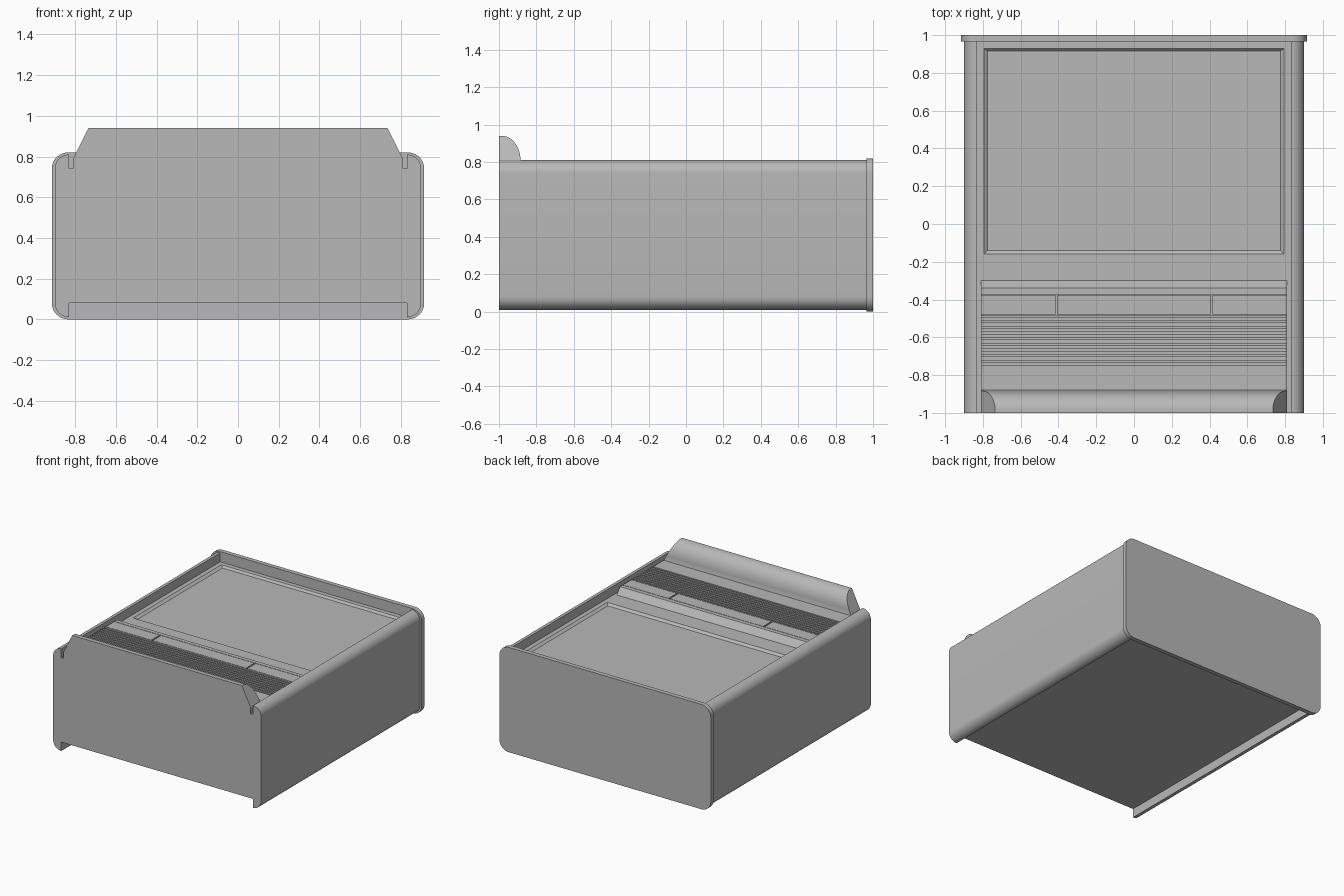
import bpy, bmesh, math

if "Cube" in bpy.data.objects:
    bpy.data.objects.remove(bpy.data.objects["Cube"], do_unlink=True)

GREY = (0.48, 0.48, 0.48, 1)
mat = bpy.data.materials.new("plain grey")
mat.use_nodes = True
mat.diffuse_color = GREY
mat.node_tree.nodes["Principled BSDF"].inputs["Base Color"].default_value = GREY


def loft(name, rings, smooth=True):
    """Solid between two matching point loops."""
    bm = bmesh.new()
    a, b = [[bm.verts.new(p) for p in ring] for ring in rings]
    n = len(a)
    bm.faces.new(a)
    bm.faces.new(b[::-1])
    for i in range(n):
        j = (i + 1) % n
        bm.faces.new((a[j], a[i], b[i], b[j]))
    bmesh.ops.recalc_face_normals(bm, faces=bm.faces)
    mesh = bpy.data.meshes.new(name)
    bm.to_mesh(mesh)
    bm.free()
    ob = bpy.data.objects.new(name, mesh)
    bpy.context.collection.objects.link(ob)
    mesh.materials.append(mat)
    bpy.ops.object.select_all(action='DESELECT')
    ob.select_set(True)
    bpy.context.view_layer.objects.active = ob
    if smooth:
        bpy.ops.object.shade_smooth_by_angle(angle=math.radians(30))
    return ob


def along_y(name, pts, y0, y1):
    return loft(name, [[(x, y, z) for x, z in pts] for y in (y0, y1)])


def along_x(name, pts, half, x=0):
    return loft(name, [[(x + s * half, y, z) for y, z in pts] for s in (-1, 1)], False)


def arc(cx, cz, r, start, end, steps=10):
    angles = [math.radians(start + (end - start) * i / steps) for i in range(steps + 1)]
    return [(cx + r * math.cos(a), cz + r * math.sin(a)) for a in angles]


def mirrored(half):
    return half + [(-x, z) for x, z in reversed(half)]


# Cabinet: rounded side rails, sunken deck and raised floor in one section
DECK, FLOOR, RAIL = 0.74, 0.08, 0.83
half = [(RAIL, FLOOR)] + arc(RAIL, 0.08, 0.07, -90, 0) + arc(RAIL, 0.74, 0.07, 0, 90) + [(RAIL, DECK)]
cabinet = along_y("cabinet", mirrored(half), -1, 0.965)

# Shallow screen recess with sloping border
def rect(hx, y0, y1, z):
    return [(-hx, y0, z), (hx, y0, z), (hx, y1, z), (-hx, y1, z)]

cutter = loft("screen_cutter", [rect(0.775, -0.14, 0.915, DECK - 0.015),
                                rect(0.815, -0.18, 0.945, DECK + 0.015)], False)
cutter.hide_render = True
bpy.context.view_layer.objects.active = cabinet
cut = cabinet.modifiers.new("screen_recess", 'BOOLEAN')
cut.operation = 'DIFFERENCE'
cut.object = cutter
bpy.ops.object.modifier_apply(modifier=cut.name)
bpy.data.objects.remove(cutter, do_unlink=True)

# Back plate, slightly larger than the cabinet
R = 0.08
half = arc(0.915 - R, R, R, -90, 0) + arc(0.915 - R, 0.82 - R, R, 0, 90)
along_y("back_plate", mirrored(half), 0.965, 1)

# Raised console: sloped rear edge, key well and grille slots
TOP, WELL, SLOT, WIDTH = 0.79, 0.775, 0.765, 0.81
profile = [(-0.30, DECK), (-0.34, TOP), (-0.372, TOP), (-0.372, WELL), (-0.483, WELL), (-0.483, TOP)]
slots, pitch = 9, 0.03
for i in range(slots):
    y = -0.495 - i * pitch
    profile += [(y, TOP), (y, SLOT), (y - pitch / 2, SLOT), (y - pitch / 2, TOP)]
profile += [(-1, TOP), (-1, DECK)]
along_x("console", profile, WIDTH)

# Three flat keys
for name, x, w in (("right_key", -0.613, 0.197), ("middle_key", 0, 0.404), ("left_key", 0.613, 0.197)):
    along_x(name, [(-0.376, WELL), (-0.376, TOP), (-0.479, TOP), (-0.479, WELL)], w, x)

# Front ridge: rounded back and slanted ends
ridge = [(-1, TOP), (-1, 0.94)] + [(-0.985 + 0.1 * math.sin(a), 0.81 + 0.13 * math.cos(a))
                                   for a in (math.pi / 2 * i / 12 for i in range(13))]
ridge.append((-0.88, TOP))
loft("front_ridge", [[(s * (WIDTH - 0.5 * (z - TOP)), y, z) for y, z in ridge] for s in (-1, 1)])
